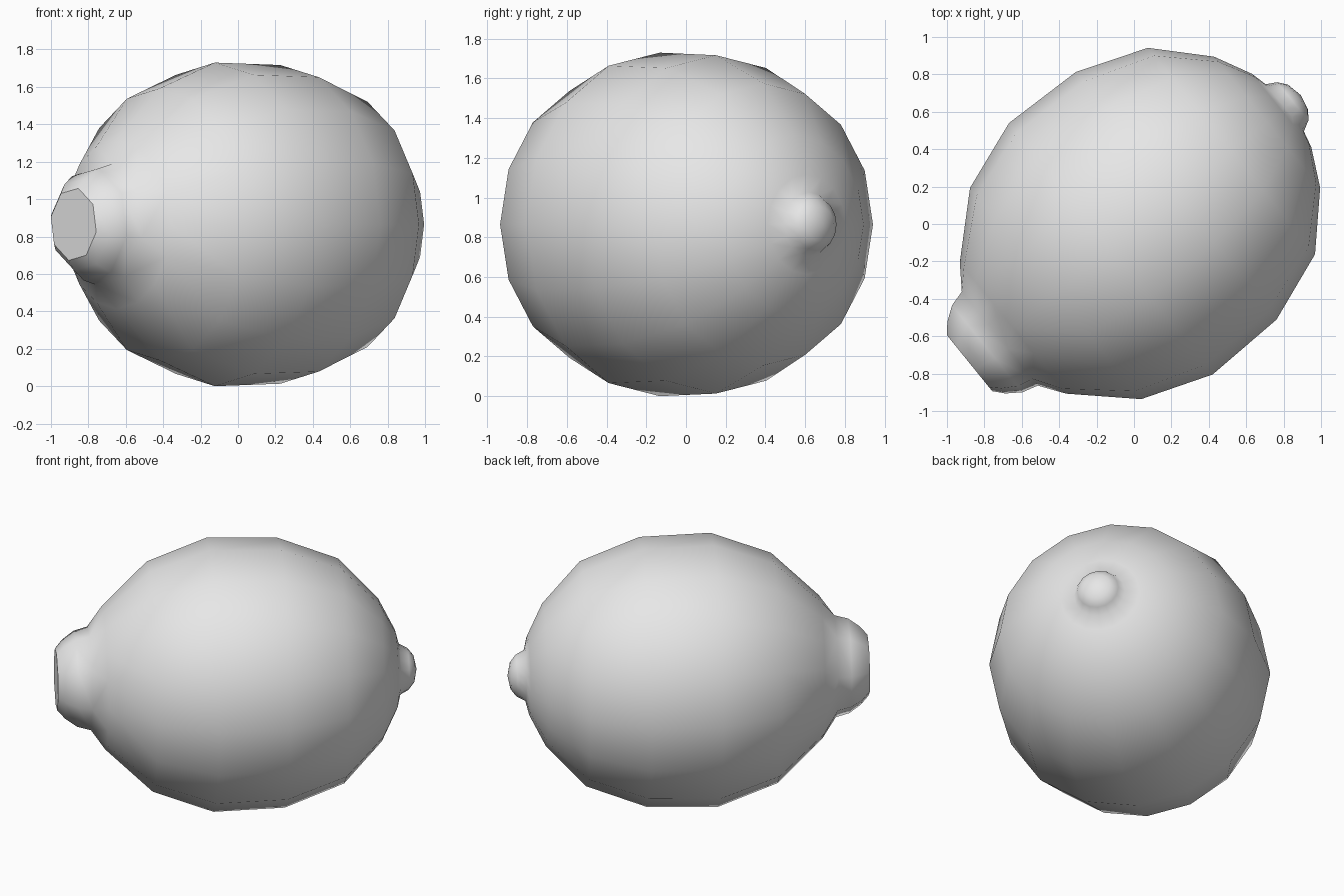
import bpy
import bmesh
from math import cos, sin, pi, radians
from mathutils import Matrix

cube = bpy.data.objects.get("Cube")
if cube:
    bpy.data.objects.remove(cube, do_unlink=True)

# Plain light grey skin
skin = bpy.data.materials.new("light_grey_skin")
skin.use_nodes = True
grey = (0.8, 0.8, 0.8, 1.0)
skin.diffuse_color = grey
skin.node_tree.nodes["Principled BSDF"].inputs["Base Color"].default_value = grey

SIDES = 16
# Profiles as (distance along the axis, radius)
STEM = [(-1.152, 0.197), (-1.105, 0.252), (-1.03, 0.306), (-0.944, 0.33)]
BODY = [(-0.853, 0.452), (-0.56, 0.727), (-0.18, 0.865), (0.27, 0.852),
        (0.65, 0.71), (0.895, 0.451), (0.995, 0.252)]
TIP = [(1.017, 0.162), (1.072, 0.132), (1.108, 0.086)]
APEX = 1.126

bm = bmesh.new()


def ring(along, radius, sides, twist=0.0):
    """Loop of vertices around the local x axis."""
    angles = [twist + 2 * pi * k / sides for k in range(sides)]
    return [bm.verts.new((along, radius * cos(a), radius * sin(a))) for a in angles]


def bridge(a, b):
    n = len(a)
    for k in range(n):
        j = (k + 1) % n
        bm.faces.new((a[k], a[j], b[j], b[k]))


# Stem collar with half as many sides, slightly turned
stem = [ring(t, r, SIDES // 2, radians(12)) for t, r in STEM]
body = [ring(t, r, SIDES) for t, r in BODY + TIP]
for loops in (stem, body):
    for a, b in zip(loops, loops[1:]):
        bridge(a, b)

# Flat stem end
stem_end = bm.faces.new(stem[0])

# Join the collar to the body, one collar side per two body sides
inner, outer = stem[-1], body[0]
for k in range(len(inner)):
    b0, b1 = inner[k], inner[(k + 1) % len(inner)]
    a0, a1, a2 = (outer[(2 * k + i) % SIDES] for i in range(3))
    bm.faces.new((b0, a1, a0))
    bm.faces.new((b0, b1, a1))
    bm.faces.new((b1, a2, a1))

# Close the pointed tip
apex = bm.verts.new((APEX, 0, 0))
last = body[-1]
for k in range(SIDES):
    bm.faces.new((last[k], last[(k + 1) % SIDES], apex))

bmesh.ops.recalc_face_normals(bm, faces=bm.faces[:])
for f in bm.faces:
    f.smooth = True
for e in stem_end.edges:
    e.smooth = False

# Lay the fruit diagonally
bm.transform(Matrix.Translation((0.016, -0.019, 0.865)) @ Matrix.Rotation(radians(39), 4, "Z"))

mesh = bpy.data.meshes.new("fruit")
bm.to_mesh(mesh)
bm.free()
mesh.materials.append(skin)
fruit = bpy.data.objects.new("fruit", mesh)
bpy.context.collection.objects.link(fruit)
